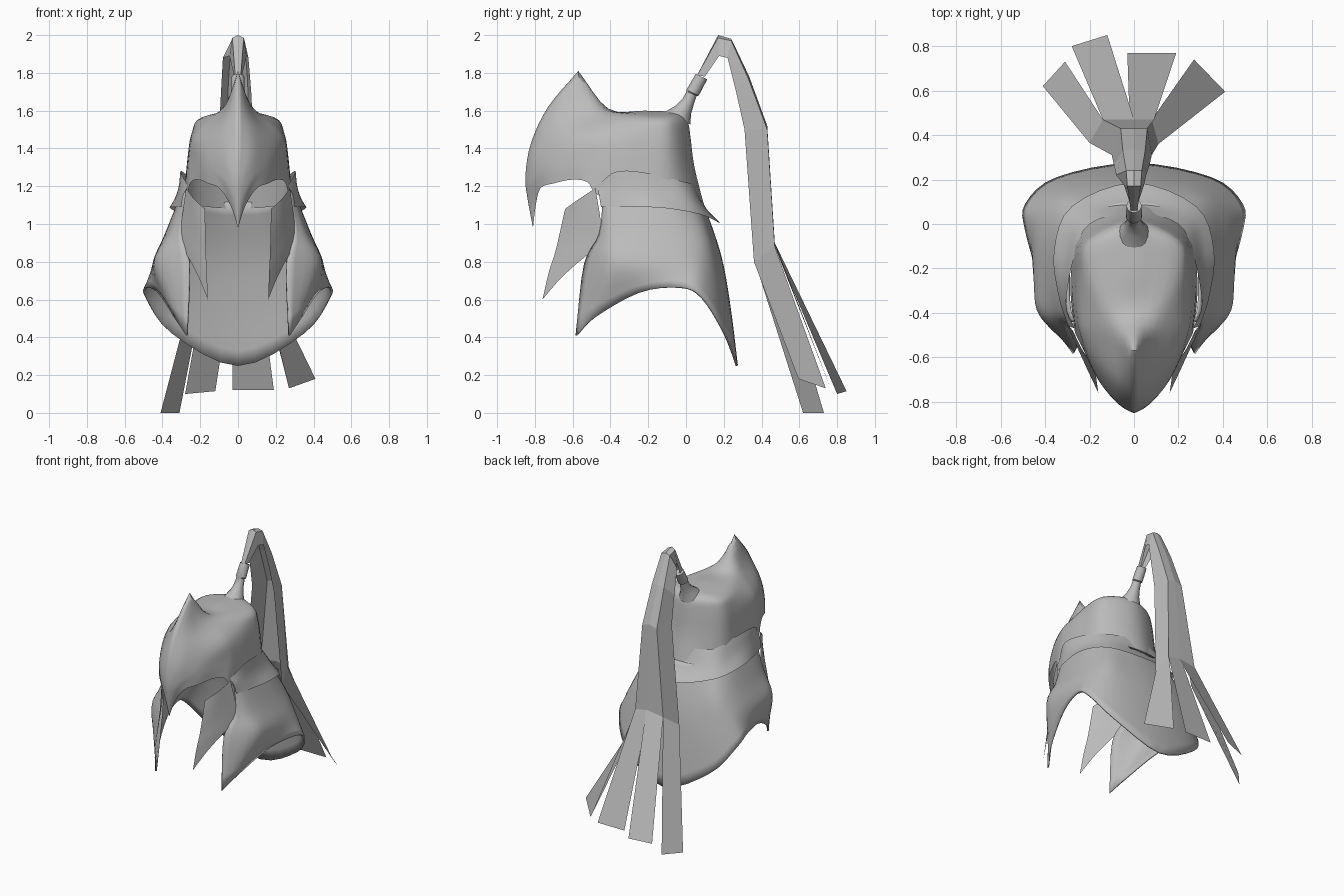
import bpy, bmesh, math
from mathutils import Vector

steel = bpy.data.materials.new("grey")
steel.diffuse_color = (0.5, 0.5, 0.5, 1)


def spline(pts, steps, mirror_end=False):
    """Smooth curve through the points; mirror_end rounds it over the x = 0 plane."""
    p = [Vector(q) for q in pts]
    end = Vector((-p[-2].x, p[-2].y, p[-2].z)) if mirror_end else 2 * p[-1] - p[-2]
    p = [2 * p[0] - p[1]] + p + [end]
    out = []
    for i in range(1, len(p) - 2):
        a, b, c, d = p[i - 1:i + 3]
        for k in range(steps):
            t = k / steps
            out.append(0.5 * (2 * b + (c - a) * t + (2 * a - 5 * b + 4 * c - d) * t * t
                              + (3 * b - a - 3 * c + d) * t ** 3))
    return out + [p[-2]]


def finish(name, bm, mirror=False, smooth=True, centre=(0, -0.2, 1), thick=0):
    bmesh.ops.remove_doubles(bm, verts=bm.verts, dist=0.0005)
    bmesh.ops.recalc_face_normals(bm, faces=bm.faces)
    c = Vector(centre)
    if sum(f.normal.dot(f.calc_center_median() - c) * f.calc_area() for f in bm.faces) < 0:
        bmesh.ops.reverse_faces(bm, faces=bm.faces)
    me = bpy.data.meshes.new(name)
    bm.to_mesh(me)
    bm.free()
    me.materials.append(steel)
    ob = bpy.data.objects.new(name, me)
    bpy.context.collection.objects.link(ob)
    if mirror:
        m = ob.modifiers.new("mirror", 'MIRROR')
        m.merge_threshold = 0.001
    if thick:
        s = ob.modifiers.new("thickness", 'SOLIDIFY')
        s.thickness = thick
        s.offset = -1
    if smooth:
        bpy.ops.object.select_all(action='DESELECT')
        ob.select_set(True)
        bpy.context.view_layer.objects.active = ob
        bpy.ops.object.shade_smooth_by_angle(angle=math.radians(40))
    return ob


def sheet(bm, rows):
    grid = [[bm.verts.new(p) for p in r] for r in rows]
    for r, s in zip(grid, grid[1:]):
        for i in range(len(r) - 1):
            bm.faces.new((r[i], r[i + 1], s[i + 1], s[i]))


def shell(name, sections, steps=4, wrap=True, peak=0, thick=0):
    """Half shell lofted through sections running front to back, mirrored in x.
    peak marks the section where the last column has a sharp corner."""
    across = [spline(s, steps) for s in sections]
    lines = list(zip(*across))
    cols = [spline(c, steps, wrap) for c in lines]
    if peak:
        c = lines[-1]
        cols[-1] = spline(c[:peak + 1], steps)[:-1] + spline(c[peak:], steps, wrap)
    bm = bmesh.new()
    sheet(bm, cols)
    for v in bm.verts:
        v.co.x = max(v.co.x, 0)
    return finish(name, bm, mirror=True, thick=thick)


# Skull with beaked visor and horn: each section runs from rim to centre ridge
shell("skull_visor", [
    [(0, -.81, .98)] * 5,
    [(.04, -.795, 1.1), (.035, -.81, 1.11), (.025, -.825, 1.12), (.012, -.835, 1.13), (0, -.84, 1.14)],
    [(.10, -.77, 1.19), (.09, -.785, 1.22), (.07, -.81, 1.235), (.035, -.835, 1.25), (0, -.85, 1.26)],
    [(.16, -.70, 1.215), (.155, -.71, 1.27), (.13, -.74, 1.32), (.075, -.79, 1.38), (0, -.82, 1.43)],
    [(.21, -.6, 1.235), (.205, -.61, 1.32), (.18, -.63, 1.42), (.08, -.70, 1.53), (0, -.73, 1.62)],
    [(.25, -.52, 1.22), (.245, -.5, 1.34), (.22, -.5, 1.47), (.08, -.55, 1.6), (0, -.57, 1.81)],
    [(.27, -.46, 1.15), (.265, -.42, 1.32), (.235, -.4, 1.48), (.12, -.41, 1.585), (0, -.41, 1.61)],
    [(.285, -.25, 1.12), (.27, -.25, 1.3), (.245, -.22, 1.48), (.19, -.21, 1.565), (0, -.22, 1.6)],
    [(.24, -.03, 1.1), (.235, -.06, 1.3), (.215, -.07, 1.48), (.17, -.07, 1.56), (0, -.06, 1.595)],
    [(0, .1, 1.08), (0, .045, 1.3), (0, .025, 1.45), (0, .01, 1.54), (0, -.03, 1.59)],
], peak=5)

# Flared band over the ears and nape
shell("ear_band", [
    [(.265, -.47, 1.2), (.29, -.46, 1.15), (.3, -.45, 1.09)],
    [(.305, -.36, 1.28), (.315, -.33, 1.19), (.34, -.32, 1.09)],
    [(.27, -.15, 1.26), (.305, -.13, 1.16), (.36, -.12, 1.085)],
    [(.2, 0, 1.22), (.24, .04, 1.13), (.28, .08, 1.05)],
    [(0, .05, 1.22), (0, .095, 1.1), (0, .185, 1.0)],
])

# Neck guard with a side ridge, flaring to a pointed back
shell("neck_guard", [
    [(.275, -.44, 1.17), (.3, -.46, .95), (.26, -.54, .79), (.275, -.585, .41)],
    [(.295, -.38, 1.17), (.36, -.4, .95), (.42, -.42, .785), (.335, -.49, .5)],
    [(.30, -.25, 1.17), (.385, -.25, .95), (.45, -.27, .79), (.425, -.25, .635)],
    [(.29, -.08, 1.16), (.375, -.04, .95), (.44, -.02, .81), (.49, -.03, .665)],
    [(.22, .03, 1.14), (.32, .1, .93), (.4, .11, .76), (.49, .09, .61)],
    [(.11, .08, 1.12), (.19, .16, .87), (.27, .195, .65), (.35, .21, .42)],
    [(0, .09, 1.12), (0, .185, .84), (0, .235, .57), (0, .275, .25)],
], thick=.012)

# Pointed cheek guards
shell("cheek_guard", [
    [(.175, -.64, 1.08), (.17, -.69, .86), (.165, -.725, .75), (.16, -.76, .6)],
    [(.23, -.57, 1.13), (.23, -.58, .95), (.225, -.61, .83), (.205, -.665, .71)],
    [(.275, -.48, 1.19), (.3, -.45, 1.0), (.3, -.46, .89), (.26, -.545, .82)],
], wrap=False)

# Plume holder: round tube leaning backwards
bm = bmesh.new()
rings = [(-.045, 1.56, .075), (-.015, 1.605, .047), (.01, 1.645, .034), (.03, 1.69, .029),
         (.035, 1.695, .036), (.082, 1.78, .034), (.08, 1.775, .001)]
lean = Vector((0, .9, -.43))
sheet(bm, [[Vector((0, y, z)) + Vector((1, 0, 0)) * r * math.cos(a * math.tau / 16)
            + lean * r * math.sin(a * math.tau / 16) for a in range(17)] for y, z, r in rings])
finish("plume_holder", bm, centre=(0, .03, 1.66))

# Plume: four flat ribbons, two at the sides and two at the back, sharing a top
top_left = [(-.015, .06, 1.79), (-.03, .17, 1.985), (-.035, .24, 1.97), (-.05, .33, 1.77), (-.06, .43, 1.5)]
top_mid = [(0, .06, 1.79), (0, .17, 2), (0, .24, 1.98), (0, .335, 1.78), (0, .43, 1.52)]
top_right = [(-x, y, z) for x, y, z in top_left]
ribbons = {
    "plume_left": (
        [(-.02, .1, 1.78), (-.045, .175, 1.89), (-.08, .22, 1.88), (-.09, .265, 1.7), (-.1, .31, 1.5),
         (-.2, .365, .8), (-.41, .62, 0)],
        top_left + [(-.14, .47, .88), (-.31, .73, 0)]),
    "plume_back_left": (
        top_left + [(-.14, .47, .88), (-.28, .8, .1)],
        top_mid + [(0, .47, .9), (-.12, .85, .115)]),
    "plume_back_right": (
        top_mid + [(-.02, .47, .9), (-.03, .77, .12)],
        top_right + [(.09, .47, .88), (.19, .77, .12)]),
    "plume_right": (
        [(.02, .1, 1.78), (.045, .175, 1.89), (.055, .22, 1.88), (.07, .265, 1.7), (.08, .31, 1.5),
         (.11, .36, .8), (.41, .595, .18)],
        top_right + [(.08, .47, .88), (.27, .74, .13)]),
}
for name, edges in ribbons.items():
    bm = bmesh.new()
    sheet(bm, edges)
    finish(name, bm, smooth=False, centre=(0, .2, 1.2))
